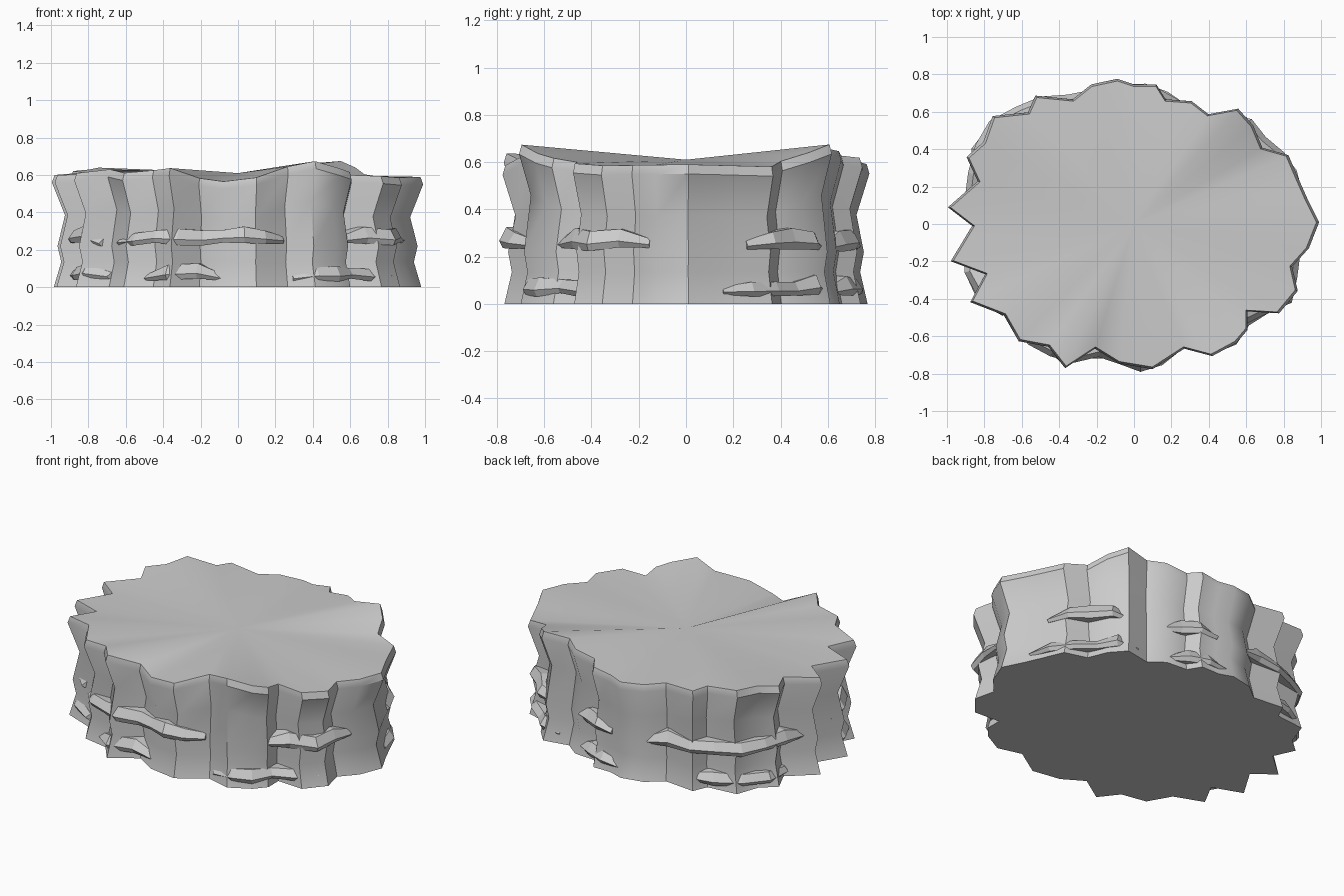
import bpy, bmesh, math, random
from mathutils import Vector

if "Cube" in bpy.data.objects:
    bpy.data.objects.remove(bpy.data.objects["Cube"])

random.seed(4)

# Jagged plan outline, counter-clockwise from +x
OUTLINE = [(.995, .01), (.93, .14), (.89, .23), (.83, .37), (.69, .41), (.64, .53),
           (.56, .62), (.40, .59), (.31, .66), (.17, .67), (.12, .75), (0, .75),
           (-.09, .78), (-.23, .75), (-.33, .67), (-.53, .69), (-.57, .60), (-.76, .58),
           (-.81, .44), (-.90, .36), (-.84, .23), (-1.0, .09), (-.87, -.01), (-.985, -.20),
           (-.80, -.27), (-.88, -.42), (-.70, -.49), (-.62, -.63), (-.46, -.66),
           (-.37, -.775), (-.21, -.67), (-.08, -.75), (.10, -.78), (.27, -.67),
           (.42, -.71), (.55, -.64), (.61, -.57), (.61, -.47), (.78, -.48),
           (.88, -.36), (.85, -.23), (.94, -.13)]

# Rim height by angle (degrees)
RIM = [(0, .59), (25, .58), (48, .675), (80, .62), (95, .59), (130, .62), (143, .64),
       (175, .60), (192, .60), (206, .61), (215, .63), (226, .61), (244, .64), (253, .58),
       (264, .565), (277, .585), (292, .645), (301, .675), (311, .635), (322, .60),
       (338, .585), (360, .59)]


def rim_height(a):
    a %= 360
    for (a0, z0), (a1, z1) in zip(RIM, RIM[1:]):
        if a <= a1:
            return z0 + (z1 - z0) * (a - a0) / (a1 - a0)


def radius(a):
    """Distance from the axis to the outline along angle a."""
    d = Vector((math.cos(math.radians(a)), math.sin(math.radians(a))))
    best = 0
    for p, q in zip(OUTLINE, OUTLINE[1:] + OUTLINE[:1]):
        p, e = Vector(p), Vector(q) - Vector(p)
        den = d.cross(e)
        if abs(den) > 1e-9:
            t, s = p.cross(e) / den, p.cross(d) / den
            if t > 0 and -1e-6 <= s <= 1 + 1e-6:
                best = max(best, t)
    return best


def finish(bm, name):
    bmesh.ops.recalc_face_normals(bm, faces=bm.faces)
    me = bpy.data.meshes.new(name)
    bm.to_mesh(me)
    bm.free()
    ob = bpy.data.objects.new(name, me)
    bpy.context.collection.objects.link(ob)
    return ob


# Rock body: stacked rings giving two waists and a flared rim
bm = bmesh.new()
rings = []
for level in range(6):
    ring = []
    for x, y in OUTLINE:
        top = rim_height(math.degrees(math.atan2(y, x)))
        z, s = [(0, .985), (.135, .945), (.22, .965), (top - .215, .925),
                (top - .04, .995), (top, .98)][level]
        ring.append(bm.verts.new((x * s, y * s, z)))
    rings.append(ring)
n = len(OUTLINE)
for lo, hi in zip(rings, rings[1:]):
    for i in range(n):
        j = (i + 1) % n
        bm.faces.new((lo[i], lo[j], hi[j], hi[i]))
bm.faces.new(rings[0][::-1])
hub = bm.verts.new((0, 0, .61))
for i in range(n):
    bm.faces.new((rings[-1][i], rings[-1][(i + 1) % n], hub))
body = finish(bm, "rock_body")
bpy.context.view_layer.objects.active = body
body.select_set(True)
bpy.ops.object.shade_smooth_by_angle(angle=math.radians(35))


# Faceted stone ledges following the wall
def ledge(name, a0, a1, z, height):
    bm = bmesh.new()
    count = max(4, round((a1 - a0) / 9) + 1)
    prev = None
    for k in range(count):
        t = k / (count - 1)
        a = a0 + (a1 - a0) * t
        end = k in (0, count - 1)
        h = height * (.45 if end else random.uniform(.75, 1.1))
        r = sum(radius(a + d) for d in (-5, 0, 5)) / 3 + (-.02 if end else random.uniform(.0, .025))
        zb = z + random.uniform(-.01, .01)
        ca, sa = math.cos(math.radians(a)), math.sin(math.radians(a))
        sec = [bm.verts.new((ca * (r - b), sa * (r - b), zb + c)) for b, c in
               ((.10, .01), (.015, 0), (0, h * .35), (.03, h), (.10, h))]
        if prev:
            for i in range(5):
                j = (i + 1) % 5
                bm.faces.new((prev[i], prev[j], sec[j], sec[i]))
        if end:
            bm.faces.new(sec)
        prev = sec
    finish(bm, name)


UPPER = [(220, 290), (317, 350), (17, 50), (64, 90), (108, 172), (188, 212)]
LOWER = [(232, 263), (294, 335), (10, 52), (66, 95), (125, 165), (190, 215)]
for i, (a0, a1) in enumerate(UPPER):
    ledge(f"upper_ledge_{i + 1}", a0, a1, .23, .085)
for i, (a0, a1) in enumerate(LOWER):
    ledge(f"lower_ledge_{i + 1}", a0, a1, .04, .075)
